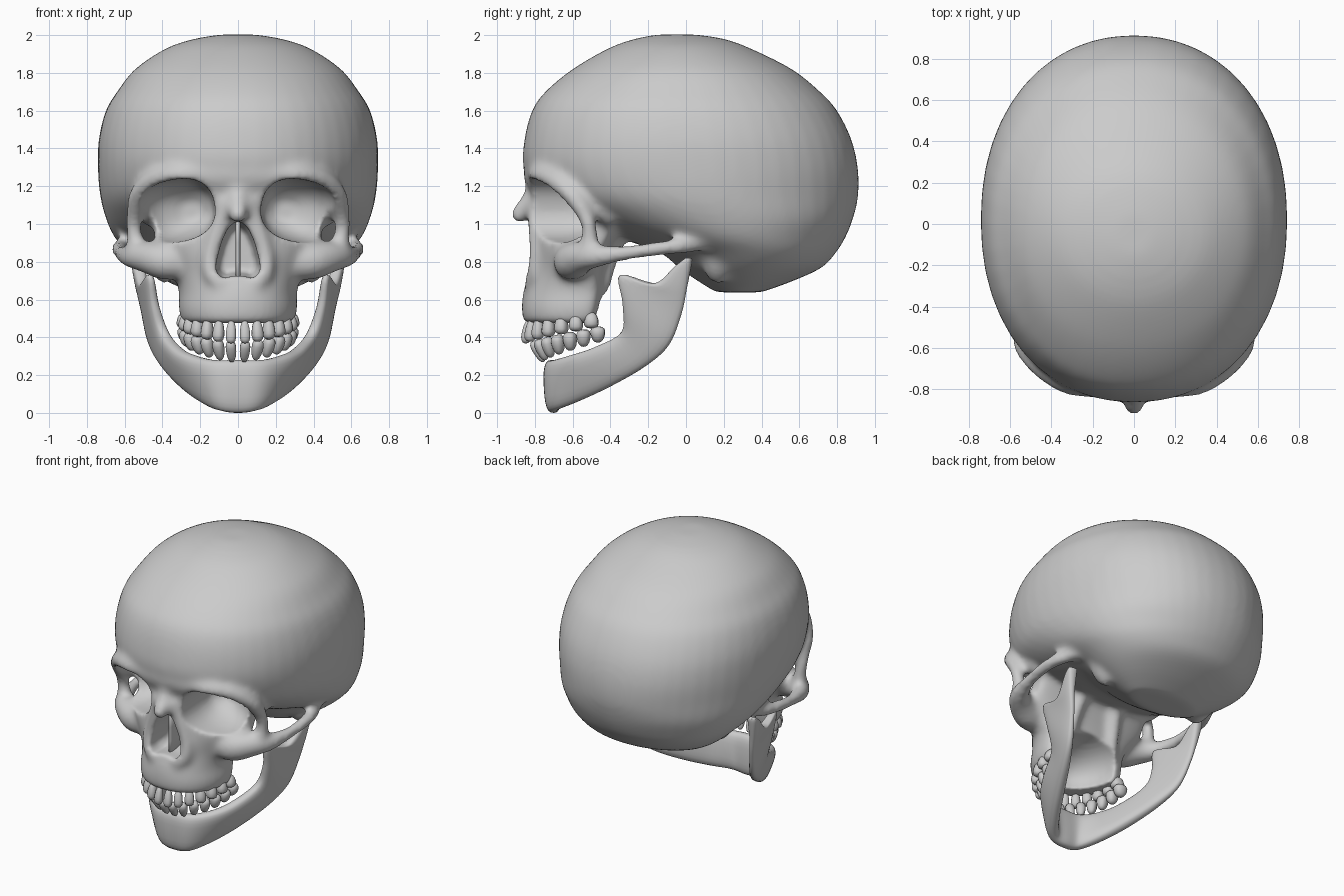
import bpy, bmesh, math
from mathutils import Vector, Matrix

if "Cube" in bpy.data.objects:
    bpy.data.objects.remove(bpy.data.objects["Cube"])


def spline(rows, n=5):
    # Catmull-Rom interpolation of equal-length tuples
    out = []
    for i in range(len(rows) - 1):
        p = [rows[max(0, min(len(rows) - 1, i + k))] for k in (-1, 0, 1, 2)]
        for j in range(n):
            t = j / n
            out.append([0.5 * (2 * b + (c - a) * t + (2 * a - 5 * b + 4 * c - d) * t * t
                               + (3 * b - a - 3 * c + d) * t ** 3) for a, b, c, d in zip(*p)])
    return out + [list(rows[-1])]


def unit(p, n):
    # superellipse of exponent p
    f = lambda v: math.copysign(abs(v) ** (2 / p), v)
    return [(f(math.cos(2 * math.pi * k / n)), f(math.sin(2 * math.pi * k / n))) for k in range(n)]


def loft(bm, rings):
    vs = [[bm.verts.new(p) for p in r] for r in rings]
    n = len(vs[0])
    for a, b in zip(vs, vs[1:]):
        for k in range(n):
            bm.faces.new((a[k], a[(k + 1) % n], b[(k + 1) % n], b[k]))
    bm.faces.new(vs[0])
    bm.faces.new(vs[-1])


def slices(bm, rows, mid):
    # rows: z, front y, back y, half width, exponent
    rings = []
    for z, yf, yb, w, p in spline(rows):
        yc = yf + mid * (yb - yf)
        rings.append([(w * c, yc + s * ((yb - yc) if s > 0 else (yc - yf)), z) for c, s in unit(p, 48)])
    loft(bm, rings)


def tube(bm, pts, side=1):
    # pts: x, y, z, radius
    path = spline([(side * x, y, z, r) for x, y, z, r in pts])
    P = [Vector(p[:3]) for p in path]
    d = P[-1] - P[0]
    ref = Vector((1, 0, 0)) if abs(d.x) < 0.6 * d.length else Vector((0, 0, 1))
    rings = []
    for i, p in enumerate(P):
        t = P[min(i + 1, len(P) - 1)] - P[max(i - 1, 0)]
        u = t.cross(ref).normalized()
        v = t.cross(u).normalized()
        rings.append([p + path[i][3] * (u * c + v * s) for c, s in unit(2, 14)])
    loft(bm, rings)


def finish(bm, name):
    bmesh.ops.recalc_face_normals(bm, faces=bm.faces)
    for f in bm.faces:
        f.smooth = True
    me = bpy.data.meshes.new(name)
    bm.to_mesh(me)
    bm.free()
    ob = bpy.data.objects.new(name, me)
    bpy.context.collection.objects.link(ob)
    return ob


# braincase
bm = bmesh.new()
slices(bm, [(2.003, -.15, .05, .09, 2), (1.98, -.27, .20, .23, 2), (1.93, -.41, .34, .38, 2),
            (1.82, -.60, .56, .545, 2.05), (1.7, -.745, .71, .64, 2.1), (1.6, -.815, .80, .70, 2.12),
            (1.45, -.855, .875, .737, 2.15), (1.3, -.86, .91, .742, 2.15), (1.15, -.79, .912, .73, 2.1),
            (1.03, -.58, .885, .70, 2.1), (.93, -.36, .845, .655, 2), (.85, -.14, .795, .585, 2),
            (.77, -.04, .72, .495, 2), (.70, .06, .57, .385, 2), (.638, .16, .40, .25, 2)], .5)
# face mass from brow down to the upper gum
slices(bm, [(.475, -.86, -.46, .295, 2.2), (.55, -.87, -.44, .315, 2.2), (.65, -.86, -.42, .315, 2.1),
            (.75, -.83, -.42, .355, 2), (.88, -.815, -.38, .44, 2), (1.0, -.81, -.32, .45, 2.1),
            (1.15, -.82, -.26, .53, 2.2), (1.25, -.86, -.2, .56, 2.3), (1.35, -.845, -.1, .56, 2.2)], .82)
# nasal bones
tube(bm, [(0, -.79, 1.26, .06), (0, -.805, 1.15, .055), (0, -.865, 1.065, .055), (0, -.915, 1.025, .035)])
for s in (-1, 1):
    # brow ridge, eye socket outer bar, cheekbone with arch
    tube(bm, [(.08, -.80, 1.24, .045), (.3, -.785, 1.265, .05), (.44, -.70, 1.235, .055),
              (.525, -.60, 1.15, .055), (.55, -.53, 1.04, .045), (.55, -.51, .95, .045), (.53, -.52, .84, .06)], s)
    tube(bm, [(.22, -.62, .79, .06), (.37, -.605, .80, .10), (.49, -.55, .825, .085), (.57, -.47, .83, .062),
              (.615, -.33, .845, .042), (.63, -.18, .865, .04), (.61, -.03, .885, .045), (.52, .14, .91, .05)], s)
    # temple wall behind the socket
    tube(bm, [(.50, -.56, 1.16, .05), (.485, -.47, 1.09, .06), (.45, -.38, 1.04, .07)], s)
    # nose opening sides, pterygoid plate, mastoid
    tube(bm, [(.06, -.81, 1.12, .04), (.10, -.795, .98, .045), (.145, -.785, .85, .045),
              (.14, -.795, .74, .05), (.08, -.82, .68, .045)], s)
    tube(bm, [(.13, -.34, 1.0, .06), (.16, -.40, .82, .045), (.18, -.44, .62, .03)], s)
    tube(bm, [(.42, .18, .88, .1), (.39, .17, .77, .08), (.36, .17, .70, .045)], s)
skull = finish(bm, "skull")

# cutters: eye sockets, nose opening, hollow behind the palate
bm = bmesh.new()
rot = math.radians(-12)
for s in (-1, 1):
    rings = []
    for y, cx, cz, a, b in spline([(-1.0, .33, 1.07, .205, .16), (-.7, .325, 1.07, .205, .165),
                                   (-.57, .31, 1.07, .185, .15), (-.48, .28, 1.07, .14, .11),
                                   (-.42, .25, 1.07, .05, .05)]):
        rings.append([(s * (cx + a * c * math.cos(rot) - b * d * math.sin(rot)), y,
                       cz + a * c * math.sin(rot) + b * d * math.cos(rot)) for c, d in unit(2.4, 32)])
    loft(bm, rings)
half = [(.05, .985), (.085, .91), (.11, .82), (.12, .755), (.085, .71), (.03, .725)]
pear = [(0, 1.02)] + half + [(-x, z) for x, z in reversed(half)]
loft(bm, [[(x * k, y, .84 + (z - .84) * k) for x, z in pear] for y, k in ((-1.1, 1), (-.75, 1), (-.64, .8))])
bmesh.ops.create_uvsphere(bm, u_segments=32, v_segments=16, radius=1,
                          matrix=Matrix.Translation((0, -.40, .53)) @ Matrix.Diagonal((.23, .36, .19, 1)))
cutter = finish(bm, "opening_cutter")
cutter.hide_render = True
cutter.hide_viewport = True


def remesh(size):
    m = skull.modifiers.new("fuse", 'REMESH')
    m.mode = 'VOXEL'
    m.voxel_size = size
    m.use_smooth_shade = True


def relax(n):
    m = skull.modifiers.new("relax", 'SMOOTH')
    m.factor = .5
    m.iterations = n


remesh(.018)
relax(10)
cut = skull.modifiers.new("openings", 'BOOLEAN')
cut.operation = 'DIFFERENCE'
cut.solver = 'EXACT'
cut.object = cutter
remesh(.015)
relax(5)

# nasal septum
bm = bmesh.new()
loft(bm, [[(c * .014, -.70 + d * .08, z) for c, d in unit(2.5, 16)] for z in (.68, .8, .9, 1.04)])
finish(bm, "nasal_septum")

# lower jaw: lower edge xyz, upper edge xyz, half thickness
st = [(0, -.70, .0, 0, -.715, .28, .045), (.10, -.685, .015, .13, -.70, .28, .045),
      (.19, -.56, .065, .25, -.61, .305, .045), (.29, -.39, .145, .325, -.49, .345, .045),
      (.39, -.21, .25, .39, -.34, .43, .04), (.455, -.09, .36, .44, -.335, .58, .035),
      (.495, -.025, .52, .465, -.35, .73, .03), (.52, .005, .66, .50, -.17, .685, .03),
      (.535, .03, .79, .52, -.06, .775, .035), (.535, .03, .82, .53, -.0, .82, .03)]
full = [(-a, b, c, -d, e, f, g) for a, b, c, d, e, f, g in reversed(st[1:])] + st
path = spline(full, 5)
mids = [(Vector(p[:3]) + Vector(p[3:6])) / 2 for p in path]
rings = []
for i, p in enumerate(path):
    h = (Vector(p[3:6]) - Vector(p[:3])) / 2
    t = mids[min(i + 1, len(mids) - 1)] - mids[max(i - 1, 0)]
    n = t.cross(h).normalized() * p[6]
    rings.append([mids[i] + n * c + h * d for c, d in unit(2.8, 24)])
bm = bmesh.new()
loft(bm, rings)
finish(bm, "lower_jaw")


def teeth(name, a, b, yc, z0, z1, up, lean):
    # two mirrored rows of seven teeth on a half ellipse
    bm = bmesh.new()
    for s in (-1, 1):
        for i in range(7):
            k = i / 6
            th = math.radians(7.5 + 14 * i)
            pos = Vector((s * a * math.sin(th), yc - b * math.cos(th), z0 + (z1 - z0) * k ** 1.3))
            ang = s * math.atan2(b * math.sin(th), a * math.cos(th))
            vs = bmesh.ops.create_uvsphere(bm, u_segments=12, v_segments=8, radius=1)["verts"]
            size = Vector((.027 + .011 * k, .026 + .018 * k, .063 - .02 * k))
            M = (Matrix.Translation(pos) @ Matrix.Rotation(ang, 4, 'Z')
                 @ Matrix.Rotation(lean * (1 - k), 4, 'X'))
            for v in vs:
                c = [math.copysign(abs(q) ** .8, q) for q in v.co]
                taper = 1 - .22 * c[2] * up
                v.co = M @ Vector((c[0] * taper * size.x, c[1] * taper * size.y, c[2] * size.z))
    return finish(bm, name)


teeth("upper_teeth", .28, .335, -.51, .43, .49, 1, -.15)
teeth("lower_teeth", .275, .31, -.475, .325, .415, -1, .5)
